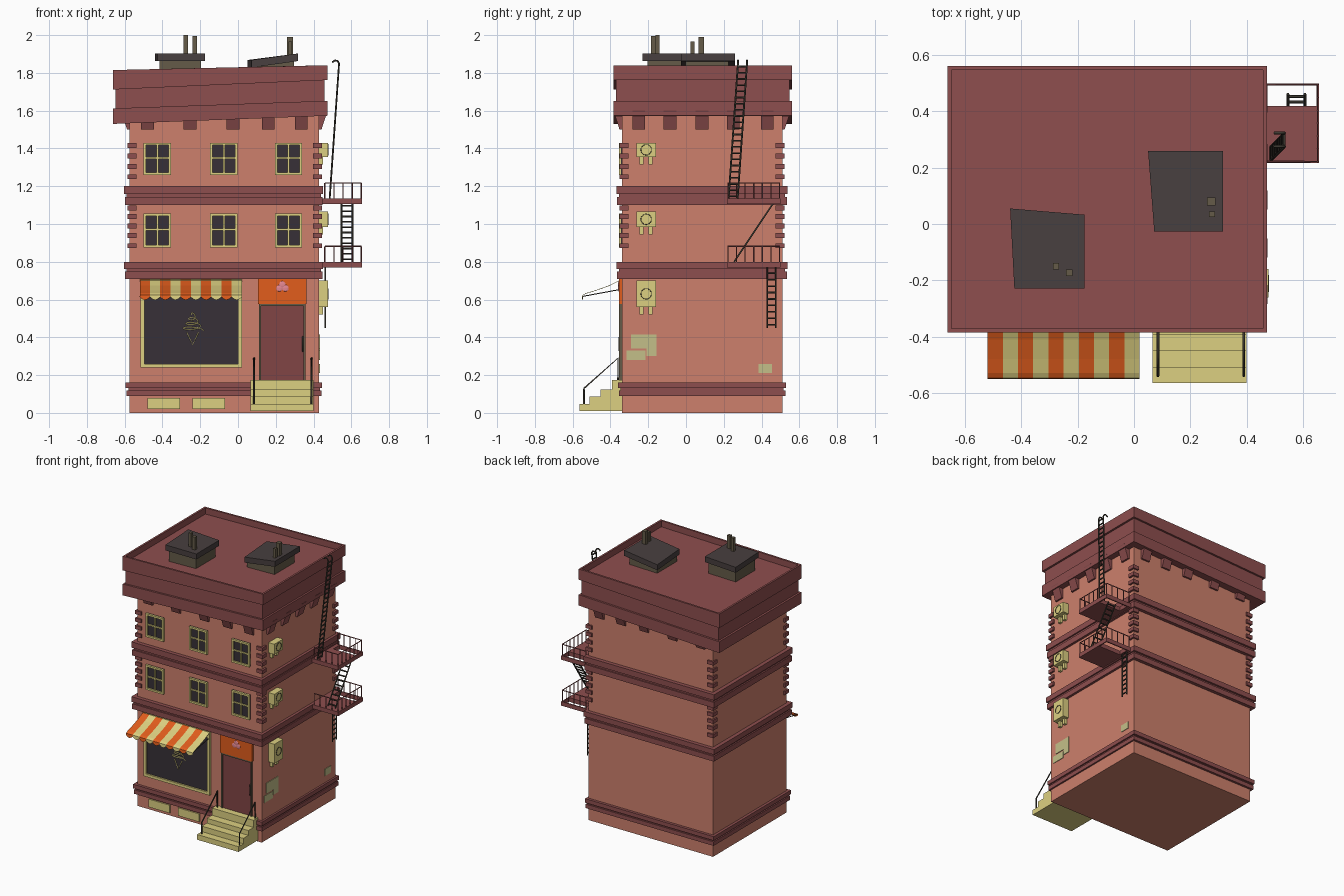
import bpy, bmesh, math
from mathutils import Vector

if "Cube" in bpy.data.objects:
    bpy.data.objects.remove(bpy.data.objects["Cube"])

def mat(name, r, g, b):
    m = bpy.data.materials.new(name)
    m.diffuse_color = (r, g, b, 1)
    m.use_nodes = True
    m.node_tree.nodes["Principled BSDF"].inputs["Base Color"].default_value = m.diffuse_color
    return m

WALL = mat("salmon_wall", .61, .215, .15)
TRIM = mat("maroon_trim", .27, .077, .077)
DOOR = mat("door_red", .22, .06, .06)
CREAM = mat("cream", .72, .63, .22)
PALE = mat("pale_patch", .55, .52, .25)
GLASS = mat("dark_glass", .038, .03, .038)
ORANGE = mat("orange", .76, .11, .012)
CAP = mat("roof_cap", .065, .05, .05)
VENT = mat("vent_brown", .13, .105, .065)
IRON = mat("iron", .045, .04, .03)
PINK = mat("pink", .8, .25, .3)

def finish(name, bm, m):
    bmesh.ops.recalc_face_normals(bm, faces=bm.faces)
    me = bpy.data.meshes.new(name)
    bm.to_mesh(me)
    bm.free()
    me.materials.append(m)
    ob = bpy.data.objects.new(name, me)
    bpy.context.collection.objects.link(ob)
    return ob

def add_box(bm, b, warp=None):
    vs = bmesh.ops.create_cube(bm, size=1)["verts"]
    for v in vs:
        v.co = Vector([b[2 * i] if v.co[i] < 0 else b[2 * i + 1] for i in range(3)])
        if warp:
            v.co = Vector(warp(*v.co))
    return vs

def boxes(name, items, m, warp=None):
    """Boxes given as (x0, x1, y0, y1, z0, z1) in one object."""
    bm = bmesh.new()
    for b in items:
        add_box(bm, b, warp)
    return finish(name, bm, m)

def tubes(name, paths, r, m):
    cu = bpy.data.curves.new(name, "CURVE")
    cu.dimensions = "3D"
    cu.bevel_depth, cu.bevel_resolution, cu.use_fill_caps = r, 1, True
    for p in paths:
        s = cu.splines.new("POLY")
        s.points.add(len(p) - 1)
        for pt, co in zip(s.points, p):
            pt.co = (*co, 1)
    tmp = bpy.data.objects.new(name + "_curve", cu)
    me = bpy.data.meshes.new_from_object(tmp)
    bpy.data.objects.remove(tmp)
    me.materials.append(m)
    ob = bpy.data.objects.new(name, me)
    bpy.context.collection.objects.link(ob)

def frame(x0, x1, z0, z1, t, y0, y1):
    return [(x0, x0 + t, y0, y1, z0, z1), (x1 - t, x1, y0, y1, z0, z1),
            (x0 + t, x1 - t, y0, y1, z0, z0 + t), (x0 + t, x1 - t, y0, y1, z1 - t, z1)]

X0, X1, Y0, Y1 = -.575, .43, -.34, .51

# Walls
boxes("walls", [(X0, X1, Y0, Y1, 0, 1.6)], WALL)

# Floor bands, each two ledges with a groove between
for name, z0, z1, e in (("plinth_band", .09, .16, .02), ("first_floor_band", .71, .80, .028),
                        ("second_floor_band", 1.10, 1.20, .028)):
    a, b = z0 + (z1 - z0) * .42, z1 - (z1 - z0) * .42
    boxes(name, [(X0 - g, X1 + g * .7, Y0 - g, Y1 + g, p, q) for g, p, q in
                 ((e - .004, z0, a), (e - .014, a, b), (e, b, z1))], TRIM)

# Tilted cornice in three layers, the top one recessed for the roof
def tilt(zl, zr, x):
    return zl + (zr - zl) * (x + .66) / 1.13
LEVELS = [(1.53, 1.573), (1.612, 1.652), (1.712, 1.762), (1.815, 1.84)]
bm = bmesh.new()
for i, g in enumerate((.0, .014, .0)):
    lo, hi = LEVELS[i], LEVELS[i + 1]
    vs = add_box(bm, (-.662 + g, .473 - g, -.385 + g, .562 - g, 0, 1),
                 lambda x, y, z: (x, y, tilt(*(hi if z else lo), x)))
top = max({f for v in vs for f in v.link_faces}, key=lambda f: f.calc_center_median().z)
bmesh.ops.inset_region(bm, faces=[top], thickness=.02)
ext = bmesh.ops.extrude_face_region(bm, geom=[top])["geom"]
bmesh.ops.translate(bm, verts=[v for v in ext if isinstance(v, bmesh.types.BMVert)], vec=(0, 0, -.045))
bmesh.ops.delete(bm, geom=[top], context="FACES_ONLY")
finish("cornice_and_roof", bm, TRIM)

# Corbels: wedges that lean outwards under the cornice
bm = bmesh.new()
def corbel(c, normal):
    n = Vector(normal)
    t = Vector((-n.y, n.x, 0))
    add_box(bm, (-.034, .034, -.02, 1, 1.5, 1.6),
            lambda u, d, z: Vector(c) + t * u + n * (d if d < 0 else .012 if z < 1.55 else .045) + Vector((0, 0, z)))
for x in (-.48, -.255, -.026, .16, .335):
    corbel((x, Y0, 0), (0, -1, 0))
    corbel((x, Y1, 0), (0, 1, 0))
for y in (-.25, -.085, .085, .25, .43):
    corbel((X0, y, 0), (-1, 0, 0))
    corbel((X1, y, 0), (1, 0, 0))
finish("corbels", bm, TRIM)

# Corner stones
boxes("corner_stones", [(x - .024, x + .024, y - .024, y + .024, z - .013, z + .013)
                        for x in (X0 + .014, X1 - .01) for y in (Y0 + .012, Y1 - .012)
                        for z in (.885, .94, .99, 1.04, 1.085, 1.25, 1.305, 1.36, 1.415)], TRIM)

# Upper windows
for row, (z0, z1) in enumerate(((.875, 1.055), (1.26, 1.43))):
    for col, x in enumerate((-.427, -.075, .267)):
        x0, x1, zm = x - .072, x + .072, z0 + (z1 - z0) * .53
        tag = f"{row + 1}_{col + 1}"
        boxes("window_glass_" + tag, [(x0, x1, Y0 - .004, Y0 + .01, z0, z1)], GLASS)
        boxes("window_frame_" + tag, frame(x0, x1, z0, z1, .013, Y0 - .016, Y0) + [
            (x - .005, x + .005, Y0 - .012, Y0, z0, z1), (x0, x1, Y0 - .012, Y0, zm - .005, zm + .005)], CREAM)

# Shop window with a cone decoration
boxes("shop_glass", [(-.51, .015, Y0 - .004, Y0 + .01, .245, .7)], GLASS)
boxes("shop_frame", frame(-.515, .02, .24, .705, .02, Y0 - .016, Y0), CREAM)
yc = Y0 - .006
swirl = [(-.24 + (.058 - .0013 * k) * math.cos(k * .55), yc, .435 + .0022 * k + .012 * math.sin(k * .55))
         for k in range(42)]
tubes("cone_decoration", [swirl, [(-.27, yc, .425), (-.24, yc, .36), (-.21, yc, .425)]], .003, CREAM)

# Striped awning with scalloped edge
W = .054
for colour, name, first in ((ORANGE, "awning_orange_stripes", 0), (CREAM, "awning_cream_stripes", 1)):
    bm = bmesh.new()
    for s in range(first, 10, 2):
        prev = None
        for k in range(7):
            x = -.52 + (s + k / 6) * W
            hem = .614 - .016 * math.sin(math.pi * k / 6)
            col = [bm.verts.new((x, y, z)) for y, z in
                   ((-.34, .708), (-.41, .674), (-.48, .649), (-.53, .634), (-.548, .624), (-.55, hem))]
            if prev:
                for i in range(5):
                    bm.faces.new((prev[i], prev[i + 1], col[i + 1], col[i]))
            prev = col
    finish(name, bm, colour).modifiers.new("cloth", "SOLIDIFY").thickness = .003
tubes("awning_arms", [[(x, -.34, .655), (x, -.546, .617)] for x in (-.51, .01)], .003, IRON)

# Door, sign and handle
boxes("door", [(.12, .35, Y0 - .006, Y0 + .01, .17, .57)], DOOR)
boxes("door_frame", frame(.112, .357, .165, .576, .01, Y0 - .014, Y0), VENT)
boxes("sign_board", [(.105, .362, Y0 - .016, Y0, .577, .708)], ORANGE)
bm = bmesh.new()
for dx, dz in ((-.016, .66), (.016, .66), (0, .68)):
    v = bmesh.ops.create_uvsphere(bm, u_segments=10, v_segments=6, radius=.018)["verts"]
    for p in v:
        p.co = Vector((.235 + dx + p.co.x, Y0 - .016 + p.co.y * .2, dz + p.co.z))
finish("sign_scoops", bm, PINK)
tubes("door_handle", [[(.343, Y0, .325), (.343, Y0 - .014, .33), (.343, Y0 - .014, .4), (.343, Y0, .405)]], .004, IRON)

# Front steps and railings
boxes("front_steps", [(.065, .4, y, Y0, .01, z) for y, z in
                      ((-.565, .048), (-.51, .088), (-.452, .123), (-.393, .175))], CREAM)
tubes("step_railings", [[(x, -.54, .04), (x, -.54, .13), (x, -.36, .29), (x, -.36, .17)] for x in (.085, .39)], .005, IRON)

# Basement windows
boxes("basement_windows", [(a, b, Y0 - .008, Y0, .02, .078) for a, b in ((-.478, -.308), (-.242, -.07))], CREAM)

# Air conditioners with brackets, and wall patches on the right side
for i, (z0, z1) in enumerate(((.56, .70), (.985, 1.065), (1.355, 1.43))):
    boxes(f"air_conditioner_{i + 1}", [(X1, .477, -.262, -.16, z0, z1)] +
          [(X1, .45, y, y + .02, z0 - .04, z0) for y in (-.245, -.198)], CREAM)
    tubes(f"fan_grille_{i + 1}", [[(.478, -.211 + .028 * math.cos(a * math.pi / 8),
          (z0 + z1) / 2 + .028 * math.sin(a * math.pi / 8)) for a in range(17)]], .002, IRON)
boxes("wall_patches", [(X1 - .01, X1 + .004, *p) for p in
      ((-.29, -.155, .34, .415), (-.315, -.215, .28, .33), (-.21, -.155, .3, .34), (.385, .455, .21, .26))], PALE)

# Fire escape platforms with a ladder opening at the back
PX, PY0, PY1 = .657, .217, .5
for name, z in (("lower", .77), ("upper", 1.105)):
    h = z + .03
    boxes(name + "_platform", [(X1, PX, PY0, .42, z, h), (X1, .475, .42, PY1, z, h),
                               (PX - .008, PX, .42, PY1, z, h), (.475, PX, PY1 - .008, PY1, z, h)], TRIM)
    a, b, c, d = (.46, PY0 + .005), (PX - .005, PY0 + .005), (PX - .005, PY1 - .005), (.46, PY1 - .005)
    paths = [[(*p, z + .112) for p in (a, b, c, d)]]
    for p, q, n in ((a, b, 4), (b, c, 6), (c, d, 4)):
        for k in range(n + 1):
            v = Vector(p).lerp(Vector(q), k / n)
            paths.append([(*v, h - .01), (*v, z + .112)])
    tubes(name + "_platform_railing", paths, .0035, TRIM)

# Ladders
def ladder(name, a, b, side, n, hook=False):
    a, b, s = Vector(a), Vector(b), Vector(side)
    tail = [b + Vector(o) for o in ((-.008, 0, .014), (-.022, 0, .016), (-.036, 0, .006))] if hook else []
    paths = [[p + o for p in [a, b] + tail] for o in (Vector(), s)]
    paths += [[a.lerp(b, (k + .5) / n), a.lerp(b, (k + .5) / n) + s] for k in range(n)]
    tubes(name, paths, .005, IRON)

ladder("drop_ladder", (.462, .43, .45), (.462, .43, .79), (0, .046, 0), 10)
ladder("middle_ladder", (.547, .255, .80), (.547, .462, 1.11), (.06, 0, 0), 11)
ladder("roof_ladder", (.485, .225, 1.13), (.535, .275, 1.85), (0, .048, 0), 22, True)

# Roof vents with crooked caps and square pipes
def vent(name, x0, x1, y0, y1, z, slope, skew, pipes):
    warp = lambda x, y, q: (x + (skew[0] if y < 0.5 * (y0 + y1) and x < .5 * (x0 + x1) else 0),
                            y + (skew[1] if y > .5 * (y0 + y1) and x > .5 * (x0 + x1) else 0),
                            q + slope * (x - x0))
    boxes(name + "_cap", [(x0, x1, y0, y1, z, z + .04)], CAP, warp)
    boxes(name + "_base", [(x0 + .025, x1 - .02, y0 + .025, y1 - .035, 1.76, z + .005)], VENT,
          lambda x, y, q: (x, y, q + (slope * (x - x0) if q > 1.8 else 0)))
    boxes(name + "_pipes", [(x - r, x + r, y - r, y + r, z + .02, t) for x, y, r, t in pipes], VENT)

vent("left_vent", -.44, -.175, -.23, .055, 1.862, 0, (.015, -.022),
     ((-.277, -.15, .011, 2.0), (-.23, -.173, .012, 1.995)))
vent("right_vent", .05, .317, -.027, .26, 1.828, .13, (.022, 0),
     ((.275, .08, .015, 1.99), (.277, .035, .01, 1.965)))
